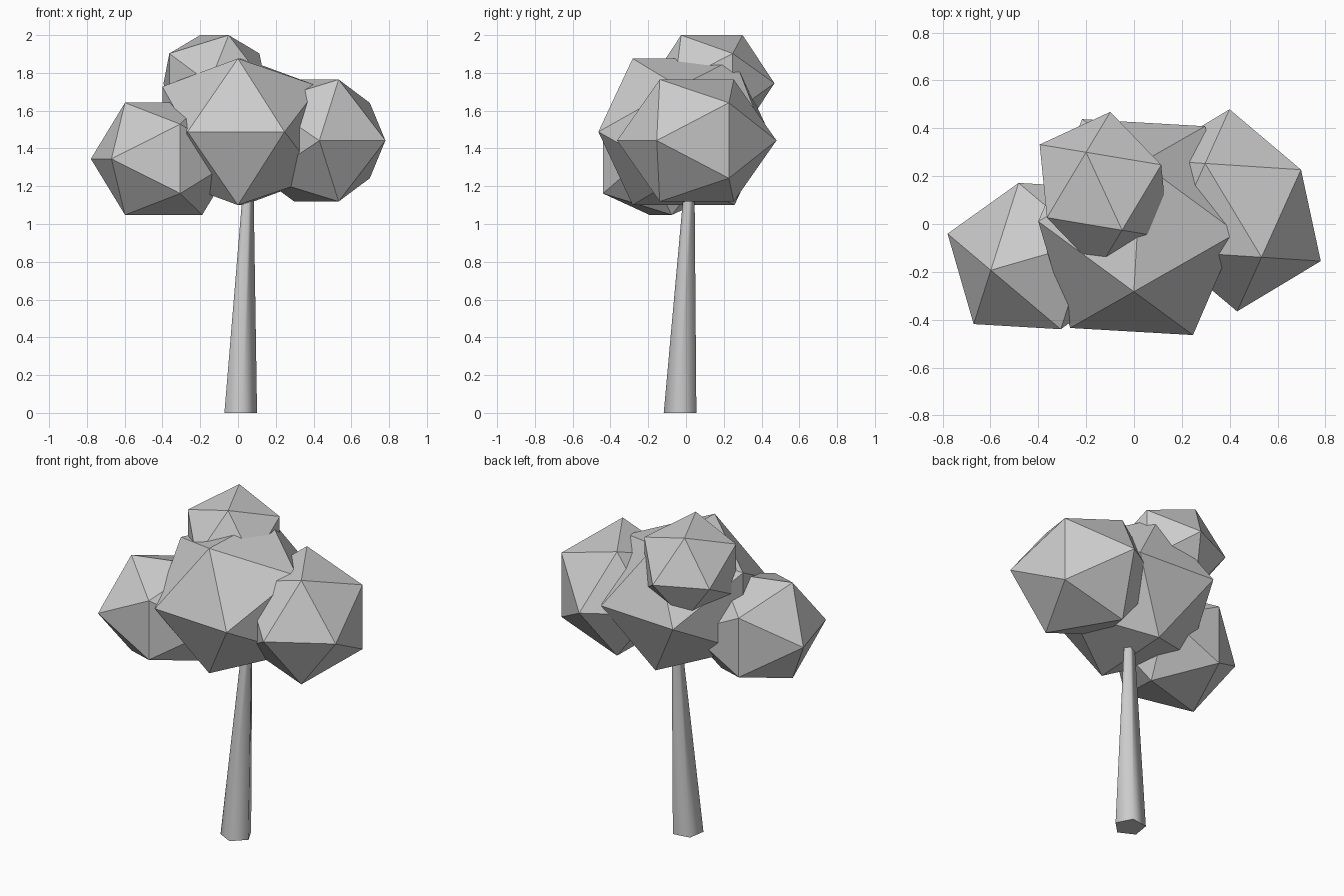
import bpy
import bmesh
import math
from mathutils import Matrix, Vector

cube = bpy.data.objects.get("Cube")
if cube:
    bpy.data.objects.remove(cube, do_unlink=True)

GOLDEN = (math.sqrt(5) - 1) / 2


def make_material(name, value):
    mat = bpy.data.materials.new(name)
    mat.use_nodes = True
    color = (value, value, value, 1)
    mat.diffuse_color = color
    mat.node_tree.nodes["Principled BSDF"].inputs["Base Color"].default_value = color
    return mat


grey = make_material("plain_grey", 0.6)


def add_object(name, bm):
    mesh = bpy.data.meshes.new(name)
    bmesh.ops.recalc_face_normals(bm, faces=bm.faces)
    bm.to_mesh(mesh)
    bm.free()
    mesh.materials.append(grey)
    obj = bpy.data.objects.new(name, mesh)
    bpy.context.collection.objects.link(obj)
    return obj


def foliage(name, center, half_size, yaw):
    """Flat-faced icosahedron standing on an edge, stretched along its own axes."""
    bm = bmesh.new()
    for a in (-GOLDEN, GOLDEN):
        for b in (-1, 1):
            for corner in ((a, b, 0), (0, a, b), (b, 0, a)):
                bm.verts.new(corner)
    bmesh.ops.convex_hull(bm, input=bm.verts)
    place = (Matrix.Translation(center) @ Matrix.Rotation(math.radians(yaw), 4, "Z")
             @ Matrix.Diagonal((*half_size, 1)))
    bmesh.ops.transform(bm, matrix=place, verts=bm.verts)
    return add_object(name, bm)


# Leaf clumps
foliage("middle_foliage", (0.015, -0.013, 1.488), (0.416, 0.437, 0.388), -3.3)
foliage("low_foliage", (-0.394, -0.134, 1.345), (0.318, 0.344, 0.297), -73.9)
foliage("side_foliage", (0.415, 0.057, 1.442), (0.330, 0.370, 0.323), 31)
foliage("top_foliage", (-0.125, 0.137, 1.745), (0.263, 0.290, 0.255), 24.8)

# Leaning, tapered trunk
bm = bmesh.new()
rings = []
for center, radius in ((Vector((0.01, -0.027, 0)), 0.092), (Vector((0.057, 0.023, 1.3)), 0.024)):
    ring = []
    for i in range(5):
        angle = math.radians(135 + 72 * i)
        ring.append(bm.verts.new(center + radius * Vector((math.cos(angle), math.sin(angle), 0))))
    rings.append(ring)
    bm.faces.new(ring)
low, high = rings
for i in range(5):
    j = (i + 1) % 5
    bm.faces.new((low[i], low[j], high[j], high[i])).smooth = True
# Keep the end caps crisp
for edge in bm.edges:
    edge.smooth = all(face.smooth for face in edge.link_faces)
add_object("trunk", bm)
